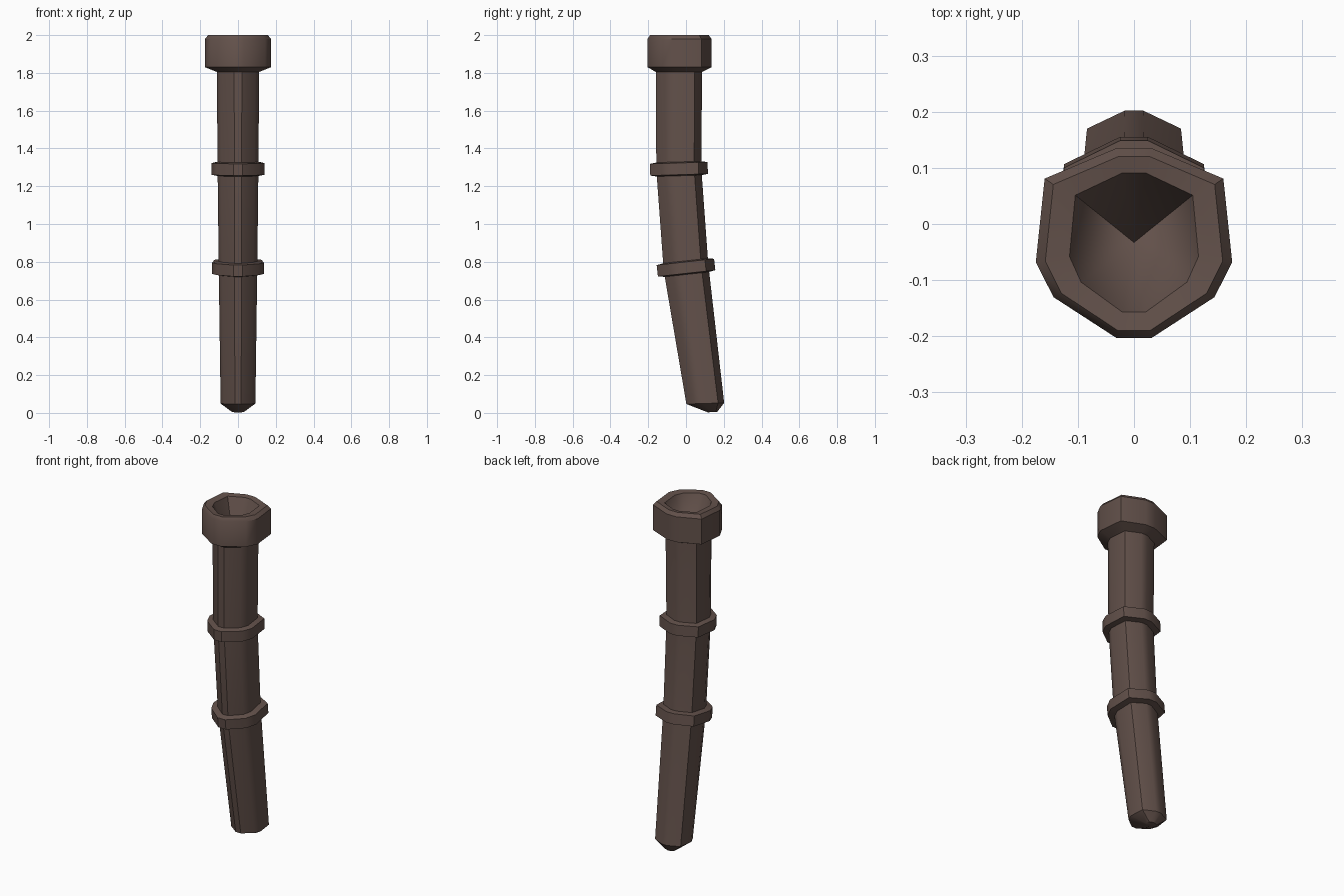
import bpy, bmesh

if "Cube" in bpy.data.objects:
    bpy.data.objects.remove(bpy.data.objects["Cube"])

# Ten-sided cross-section in unit size: flattened at the back, rounded at the front
HALF = [(.18, -1), (.82, -.57), (1, -.2), (.91, .68), (.18, 1)]
SECTION = HALF + [(-x, y) for x, y in reversed(HALF)]

mat = bpy.data.materials.new("dark_leather")
mat.diffuse_color = (0.125, 0.083, 0.07, 1)
mat.use_nodes = True
mat.node_tree.nodes["Principled BSDF"].inputs["Base Color"].default_value = mat.diffuse_color


def loft(name, rings, cap_start=False, pit=None):
    """Skin rings of (half width, front y, back y, z, tilt); tilt raises the back."""
    bm = bmesh.new()
    loops = []
    for w, front, back, z, tilt in rings:
        c, h = (front + back) / 2, (back - front) / 2
        loops.append([bm.verts.new((w * x, c + h * y, z + tilt * h * y))
                      for x, y in SECTION])
    n = len(SECTION)
    for a, b in zip(loops, loops[1:]):
        for i in range(n):
            j = (i + 1) % n
            bm.faces.new((a[i], a[j], b[j], b[i]))
    if cap_start:
        bm.faces.new(loops[0][::-1])
    if pit:
        tip = bm.verts.new(pit)
        for i in range(n):
            bm.faces.new((loops[-1][i], loops[-1][(i + 1) % n], tip))
    mesh = bpy.data.meshes.new(name)
    bm.to_mesh(mesh)
    bm.free()
    mesh.materials.append(mat)
    ob = bpy.data.objects.new(name, mesh)
    bpy.context.collection.objects.link(ob)
    bpy.ops.object.select_all(action='DESELECT')
    ob.select_set(True)
    bpy.context.view_layer.objects.active = ob
    bpy.ops.object.shade_smooth_by_angle(angle=0.6)
    return ob


# Curved sheath body, from the blunt tip up to the collar
loft("sheath_body", [
    (.03, .115, .165, .004, .04),
    (.092, .002, .202, .05, .03),
    (.102, -.118, .118, .77, .14),
    (.108, -.157, .081, 1.29, .04),
    (.112, -.160, .085, 1.815, 0),
], cap_start=True)

# Mouth collar with a chamfered rim and a tapering hollow inside
loft("mouth_collar", [
    (.112, -.160, .085, 1.805, 0),
    (.175, -.203, .135, 1.83, 0),
    (.175, -.203, .135, 1.98, 0),
    (.158, -.190, .120, 2.0, 0),
    (.115, -.157, .091, 1.995, 0),
], pit=(0, -.033, 1.72))


def band(name, z, half_h, tube, outer, tilt):
    """Raised band around the body; the centre drifts along the tilted axis."""
    rings = []
    for (w, f, b), dz in ((tube, -half_h), (outer, -half_h + .006),
                          (outer, half_h - .006), (tube, half_h)):
        s = -tilt * dz
        rings.append((w, f + s, b + s, z + dz, tilt))
    loft(name, rings)


# Two bands where the body bends
band("upper_band", 1.292, .037, (.107, -.155, .080), (.139, -.190, .115), .03)
band("lower_band", .769, .036, (.101, -.116, .116), (.137, -.152, .152), .11)
